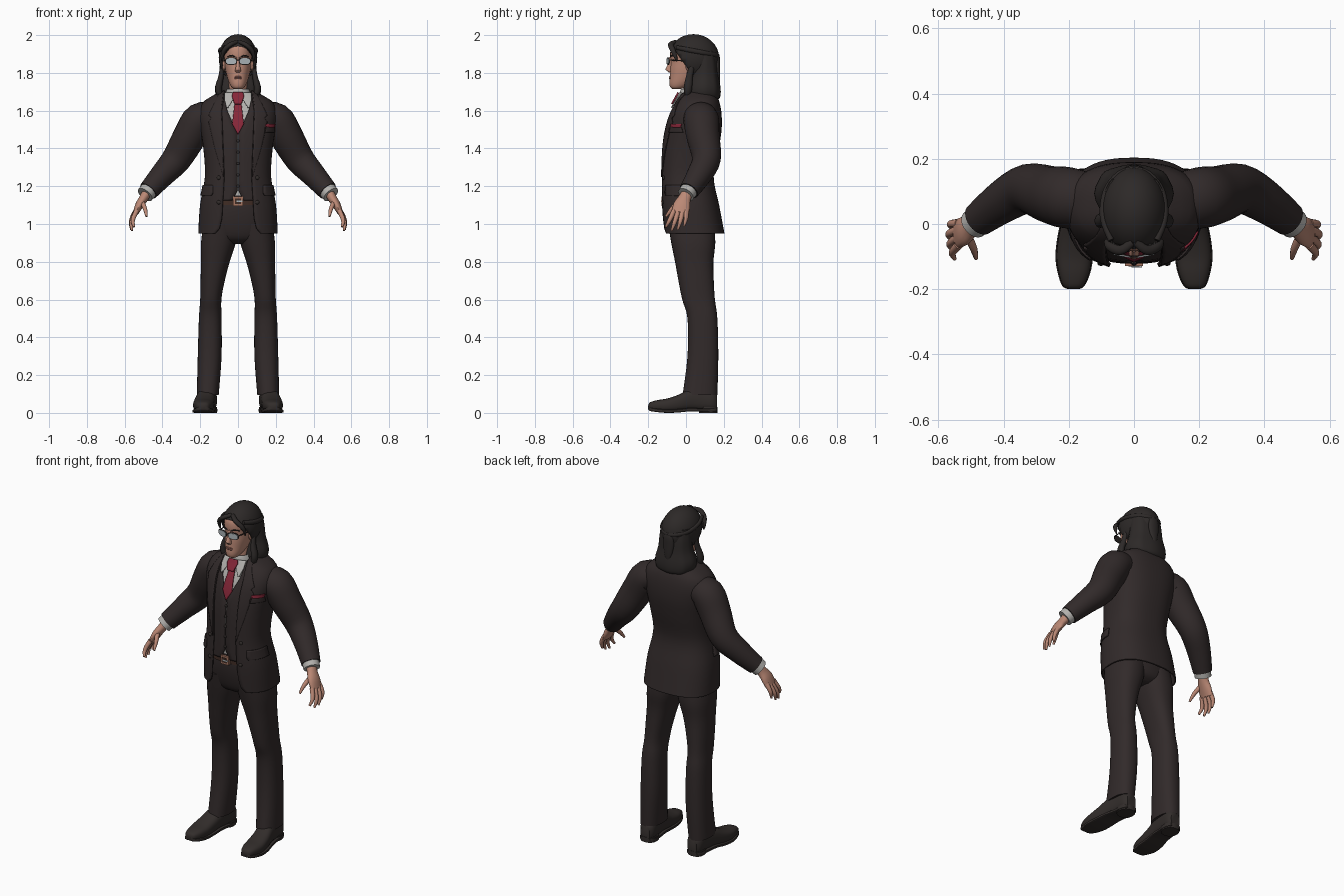
import bpy, bmesh
from math import sin, cos, pi, asin, copysign, radians
from mathutils import Vector

cube = bpy.data.objects.get("Cube")
if cube:
    bpy.data.objects.remove(cube, do_unlink=True)


def material(name, *rgb):
    m = bpy.data.materials.new(name)
    m.use_nodes = True
    m.diffuse_color = (*rgb, 1)
    bsdf = next(n for n in m.node_tree.nodes if n.type == 'BSDF_PRINCIPLED')
    bsdf.inputs["Base Color"].default_value = (*rgb, 1)
    return m


SUIT = material("charcoal cloth", .031, .023, .023)
HAIR = material("dark hair", .026, .022, .021)
SKIN = material("skin", .50, .25, .18)
LIPS = material("lips", .36, .15, .12)
SHIRT = material("pale shirt", .45, .44, .42)
TIE = material("crimson silk", .24, .02, .04)
LENS = material("grey lens", .42, .47, .49)
METAL = material("copper buckle", .38, .18, .12)
LEATHER = material("dark leather", .032, .026, .024)
BELT = material("brown belt", .05, .025, .018)


# ---- helpers ----
def refine(rows, k=4, curved=True):
    """Resample rows of numbers along a smooth or straight path."""
    out = []
    ext = [rows[0], *rows, rows[-1]]
    for i in range(len(rows) - 1):
        for j in range(k):
            t = j / k
            row = []
            for a, b, c, d in zip(*ext[i:i + 4]):
                if curved:
                    row.append(b + .5 * t * (c - a + t * (2*a - 5*b + 4*c - d + t * (3*b - a - 3*c + d))))
                else:
                    row.append(b + (c - b) * t)
            out.append(tuple(row))
    return out + [rows[-1]]


def finish(name, bm, mat, mirror=False, thick=0, sharp=45):
    bmesh.ops.recalc_face_normals(bm, faces=bm.faces)
    me = bpy.data.meshes.new(name)
    bm.to_mesh(me)
    bm.free()
    me.materials.append(mat)
    for p in me.polygons:
        p.use_smooth = True
    me.set_sharp_from_angle(angle=radians(sharp))
    ob = bpy.data.objects.new(name, me)
    bpy.context.collection.objects.link(ob)
    if thick:
        s = ob.modifiers.new("thickness", 'SOLIDIFY')
        s.thickness, s.offset = thick, 0
    if mirror:
        ob.modifiers.new("mirror", 'MIRROR')
    return ob


def loft(name, rings, mat, closed=True, caps=True, **kw):
    bm = bmesh.new()
    grid = [[bm.verts.new(p) for p in r] for r in rings]
    n = len(grid[0])
    for lo, hi in zip(grid, grid[1:]):
        for i in range(n if closed else n - 1):
            j = (i + 1) % n
            bm.faces.new((lo[i], lo[j], hi[j], hi[i]))
    if closed and caps:
        bm.faces.new(grid[0])
        bm.faces.new(grid[-1])
    return finish(name, bm, mat, **kw)


def power(v, p):
    return copysign(abs(v) ** p, v)


def oval(z, cx, rx, yf, yb, p=.85, ripple=0, n=32):
    ring = []
    for i in range(n):
        a = 2 * pi * i / n
        r = 1 + ripple * cos(a * n / 4)
        ring.append((cx + rx * r * power(sin(a), p), (yf + yb) / 2 - (yb - yf) / 2 * r * power(cos(a), p), z))
    return ring


def stack(name, rows, mat, p=.85, ripple=0, **kw):
    return loft(name, [oval(*r, p=p, ripple=ripple) for r in refine(rows)], mat, **kw)


def tube(name, rows, mat, ref=(0, 1, 0), n=18, **kw):
    """Rows: x, y, z, radius along ref, radius across."""
    rows = refine(rows)
    pts = [Vector(r[:3]) for r in rows]
    rings = []
    for i, (c, r) in enumerate(zip(pts, rows)):
        t = (pts[min(i + 1, len(pts) - 1)] - pts[max(i - 1, 0)]).normalized()
        u = Vector(ref)
        u = (u - t * u.dot(t)).normalized()
        v = t.cross(u)
        rings.append([c + u * r[3] * cos(2*pi*k/n) + v * r[4] * sin(2*pi*k/n) for k in range(n)])
    return loft(name, rings, mat, **kw)


def ball(name, loc, size, mat, cut=None, **kw):
    bm = bmesh.new()
    bmesh.ops.create_uvsphere(bm, u_segments=28, v_segments=16, radius=1)
    for v in bm.verts:
        v.co = Vector(l + s * c for l, s, c in zip(loc, size, v.co))
    if cut:
        bmesh.ops.bisect_plane(bm, geom=bm.verts[:] + bm.edges[:] + bm.faces[:],
                               plane_co=cut[0], plane_no=cut[1], clear_inner=True)
    return finish(name, bm, mat, **kw)


# ---- torso surface shared by jacket, waistcoat and shirt: z, half width, front, back ----
TORSO = refine([(.95, .207, -.12, .2), (1.1, .198, -.13, .172), (1.25, .172, -.13, .143),
                (1.4, .18, -.125, .17), (1.5, .195, -.11, .185), (1.58, .205, -.085, .185),
                (1.64, .185, -.055, .175), (1.675, .135, -.035, .16), (1.705, .08, -.02, .14)], 6)


def section(z):
    for a, b in zip(TORSO, TORSO[1:]):
        if z <= b[0]:
            t = max(0, (z - a[0]) / (b[0] - a[0]))
            return [u + (v - u) * t for u, v in zip(a, b)][1:]
    return TORSO[-1][1:]


def surf(z, a, off):
    rx, yf, yb = section(z)
    return ((rx + off) * power(sin(a), .8), (yf + yb) / 2 - ((yb - yf) / 2 + off) * power(cos(a), .8), z)


def angle(x, z):
    return asin(power(max(-1, min(1, x / section(z)[0])), 1.25))


def shell(name, rows, off, mat, thick):
    """Garment open at the front. Rows: z, half gap."""
    rings = []
    for z, gap in refine(rows, 6, False):
        a = angle(gap, z)
        rings.append([surf(z, a + (2 * pi - 2 * a) * i / 48, off) for i in range(49)])
    return loft(name, rings, mat, closed=False, thick=thick)


def patch(name, rows, off, mat, thick=.006, **kw):
    """Piece lying on the torso front. Rows: z, x from, x to."""
    rings = []
    for z, x0, x1 in refine(rows, 5, False):
        a, b = angle(x0, z), angle(x1, z)
        rings.append([surf(z, a + (b - a) * i / 6, off) for i in range(7)])
    return loft(name, rings, mat, closed=False, thick=thick, **kw)


# ---- clothing on the torso ----
shell("jacket", [(.95, .12), (.975, .098), (1.03, .085), (1.25, .072), (1.45, .08), (1.6, .085), (1.705, .07)],
      0, SUIT, .007)
shell("waistcoat", [(1.125, .03), (1.18, .002), (1.475, .002), (1.6, .06), (1.69, .072)], -.011, SUIT, .004)
loft("shirt", [surf_ring for surf_ring in
               [[surf(1.15 + .55 * k / 24, 2 * pi * i / 40, -.022) for i in range(40)] for k in range(25)]], SHIRT)
patch("lapel", [(1.25, .072, .074), (1.4, .078, .118), (1.54, .083, .15), (1.56, .084, .135),
                (1.575, .085, .15), (1.63, .084, .125), (1.7, .072, .088)], .006, SUIT, mirror=True)
patch("collar_wing", [(1.615, .05, .058), (1.66, .024, .068), (1.695, .008, .064)], .01, SHIRT, mirror=True)
stack("collar_band", [(1.66, 0, .074, -.03, .13), (1.69, 0, .066, -.032, .125), (1.715, 0, .06, -.024, .12)],
      SHIRT, caps=False, thick=.005)
patch("tie_blade", [(1.475, -.001, .001), (1.53, -.031, .031), (1.64, -.018, .018)], -.002, TIE)
patch("tie_knot", [(1.635, -.017, .017), (1.675, -.029, .029), (1.695, -.022, .022)], .016, TIE, thick=.012)
patch("pocket_flap", [(1.15, .135, .196), (1.165, .128, .19), (1.205, .128, .183)], .007, SUIT, mirror=True)
patch("breast_pocket", [(1.485, .135, .188), (1.512, .135, .188)], .006, SUIT)
patch("pocket_square", [(1.512, .138, .186), (1.53, .142, .19)], .006, TIE)
for i in range(5):
    z = 1.2 + .06 * i
    ball("waistcoat_button", (0, section(z)[1] + .008, z), (.008, .005, .008), LEATHER)
for z in (1.115, 1.245):
    x, y, _ = surf(z, angle(.1, z), .003)
    ball("jacket_button", (x, y, z), (.011, .007, .011), LEATHER, mirror=True)

# ---- sleeves, cuffs and hands ----
tube("sleeve", [(.13, .075, 1.56, .08, .075), (.2, .08, 1.553, .094, .09), (.255, .09, 1.465, .088, .088),
                (.325, .108, 1.345, .076, .078), (.4, .07, 1.26, .066, .065), (.475, .015, 1.175, .053, .053)],
     SUIT, n=28, mirror=True)
tube("cuff", [(.465, .022, 1.187, .047, .047), (.492, -.001, 1.155, .046, .046)], SHIRT, n=24, mirror=True)
tube("palm", [(.48, .01, 1.17, .03, .026), (.5, -.008, 1.135, .034, .024), (.522, -.022, 1.1, .045, .022),
              (.542, -.03, 1.058, .045, .015)], SKIN, mirror=True)
FINGERS = {"index": [(.537, -.064, 1.07), (.557, -.087, 1.02), (.55, -.107, .985)],
           "middle": [(.54, -.042, 1.065), (.564, -.06, 1.01), (.561, -.076, .965)],
           "ring": [(.542, -.019, 1.065), (.567, -.03, 1.015), (.565, -.044, .97)],
           "little": [(.538, .002, 1.075), (.562, 0, 1.03), (.562, -.01, .99)],
           "thumb": [(.51, -.035, 1.12), (.492, -.075, 1.08), (.484, -.106, 1.04)]}
for name, path in FINGERS.items():
    tube(name + "_finger", [(*p, r, r) for p, r in zip(path, (.0135, .0115, .006))], SKIN, n=10, mirror=True)

# ---- trousers and belt ----
stack("trouser_leg", [(.095, .16, .058, -.018, .166), (.3, .15, .063, .008, .171), (.5, .147, .06, .008, .166),
                      (.6, .144, .056, -.02, .153), (.7, .134, .064, -.04, .147), (.8, .12, .076, -.058, .145),
                      (.9, .104, .092, -.078, .155), (1, .09, .092, -.095, .15)], SUIT, mirror=True)
stack("trouser_seat", [(.895, 0, .09, -.03, .1), (.925, 0, .15, -.075, .14), (1, 0, .178, -.1, .152),
                       (1.09, 0, .17, -.11, .14), (1.18, 0, .15, -.1, .12)], SUIT)
stack("belt", [(1.1, 0, .172, -.116, .142), (1.14, 0, .165, -.116, .135)], BELT)


def box(name, loc, size, mat, **kw):
    bm = bmesh.new()
    bmesh.ops.create_cube(bm, size=1)
    for v in bm.verts:
        v.co = Vector(l + s * c for l, s, c in zip(loc, size, v.co))
    return finish(name, bm, mat, sharp=30, **kw)


box("buckle", (0, -.122, 1.12), (.054, .014, .05), METAL)
box("buckle_opening", (0, -.128, 1.12), (.034, .006, .03), BELT)
box("buckle_prong", (.008, -.131, 1.12), (.032, .005, .007), LENS)

# ---- shoes: y, centre, half width, bottom, top ----
SHOE = refine([(-.2, .186, .012, .022, .04), (-.19, .186, .031, .014, .056), (-.15, .184, .047, .008, .068),
               (-.1, .183, .055, .004, .076), (-.04, .178, .054, .006, .096), (.02, .169, .05, .012, .125),
               (.08, .161, .047, .01, .132), (.14, .157, .045, .01, .122), (.165, .156, .03, .012, .1)])


def shoe_ring(y, cx, w, lo, hi, p):
    return [(cx + w * power(sin(2*pi*i/24), p), y, (lo + hi) / 2 + (hi - lo) / 2 * power(cos(2*pi*i/24), p))
            for i in range(24)]


loft("shoe", [shoe_ring(*r, .75) for r in SHOE], LEATHER, mirror=True)
loft("sole", [shoe_ring(y, cx, w + .003, lo - .004, lo + .014, .3) for y, cx, w, lo, hi in SHOE],
     LEATHER, mirror=True)
loft("heel", [oval(z, .157, .047, .07, .168) for z in (0, .03)], LEATHER, mirror=True)

# ---- head ----
stack("neck", [(1.64, 0, .06, -.015, .12), (1.7, 0, .054, -.012, .11), (1.79, 0, .053, -.02, .11)], SKIN)
stack("face", [(1.714, 0, .02, -.07, -.03), (1.724, 0, .034, -.083, .0), (1.745, 0, .046, -.088, .04),
               (1.78, 0, .058, -.086, .09), (1.82, 0, .067, -.084, .12), (1.86, 0, .071, -.08, .13),
               (1.9, 0, .074, -.084, .13), (1.94, 0, .072, -.076, .13), (1.97, 0, .05, -.04, .1)], SKIN, p=.92)
stack("nose", [(1.802, 0, .01, -.092, -.07), (1.81, 0, .016, -.1, -.07), (1.82, 0, .014, -.108, -.07),
               (1.85, 0, .009, -.095, -.07), (1.885, 0, .007, -.086, -.07)], SKIN)
for z, h in ((1.779, .004), (1.771, .005)):
    ball("lip", (0, -.084, z), (.021, .006, h), LIPS)
ball("ear", (.074, .015, 1.84), (.009, .018, .03), SKIN, mirror=True)
tube("eyebrow", [(.014, -.084, 1.884, .002, .003), (.035, -.08, 1.892, .003, .004), (.056, -.062, 1.886, .002, .002)],
     HAIR, n=8, mirror=True)

# ---- glasses ----
for name, w, h, y, mat in (("rim", .031, .02, -.096, LEATHER), ("lens", .027, .016, -.099, LENS)):
    loft(name, [[(.036 + w * power(sin(2*pi*i/24), .7), y + d + .2 * w * power(sin(2*pi*i/24), .7),
                  1.862 + h * power(cos(2*pi*i/24), .7)) for i in range(24)] for d in (0, .004)], mat, mirror=True)
for name, ends in (("bridge", [(-.01, -.1, 1.868), (.01, -.1, 1.868)]),
                   ("temple_arm", [(.065, -.086, 1.868), (.076, .02, 1.862)])):
    tube(name, [(*p, .003, .003) for p in ends], LEATHER, ref=(0, 0, 1), n=8, mirror=name == "temple_arm")

# ---- hair ----
ball("hair_cap", (0, .04, 1.88), (.097, .13, .12), HAIR, cut=((0, -.07, 1.937), (0, .14, .1)), thick=.01)
stack("long_hair", [(1.92, 0, .088, .035, .15), (1.86, 0, .093, .03, .163), (1.79, 0, .1, .025, .17),
                    (1.73, 0, .118, .008, .18), (1.69, 0, .117, .005, .182), (1.665, 0, .1, .02, .175),
                    (1.65, 0, .06, .06, .15)], HAIR, ripple=.02)
tube("front_strand", [(.004, -.055, 1.965, .012, .01), (.04, -.08, 1.95, .015, .012), (.073, -.07, 1.92, .014, .012),
                      (.084, -.055, 1.885, .009, .008), (.082, -.05, 1.86, .003, .003)], HAIR, mirror=True)
tube("hair_twist", [(.07, -.05, 1.935, .011, .01), (.094, .02, 1.92, .013, .011), (.085, .1, 1.905, .013, .011),
                    (.045, .152, 1.895, .013, .011), (0, .166, 1.89, .013, .012)], HAIR, ref=(0, 0, 1), mirror=True)
tube("tied_tail", [(0, .15, 1.915, .012, .02), (0, .163, 1.88, .016, .03), (0, .165, 1.83, .016, .034),
                   (0, .168, 1.77, .013, .024), (0, .172, 1.73, .006, .008)], HAIR)
tube("side_lock", [(.085, .03, 1.83, .014, .01), (.09, .018, 1.78, .018, .014), (.103, .01, 1.72, .022, .018),
                   (.095, .01, 1.68, .014, .014), (.085, .02, 1.66, .004, .004)], HAIR, mirror=True)
